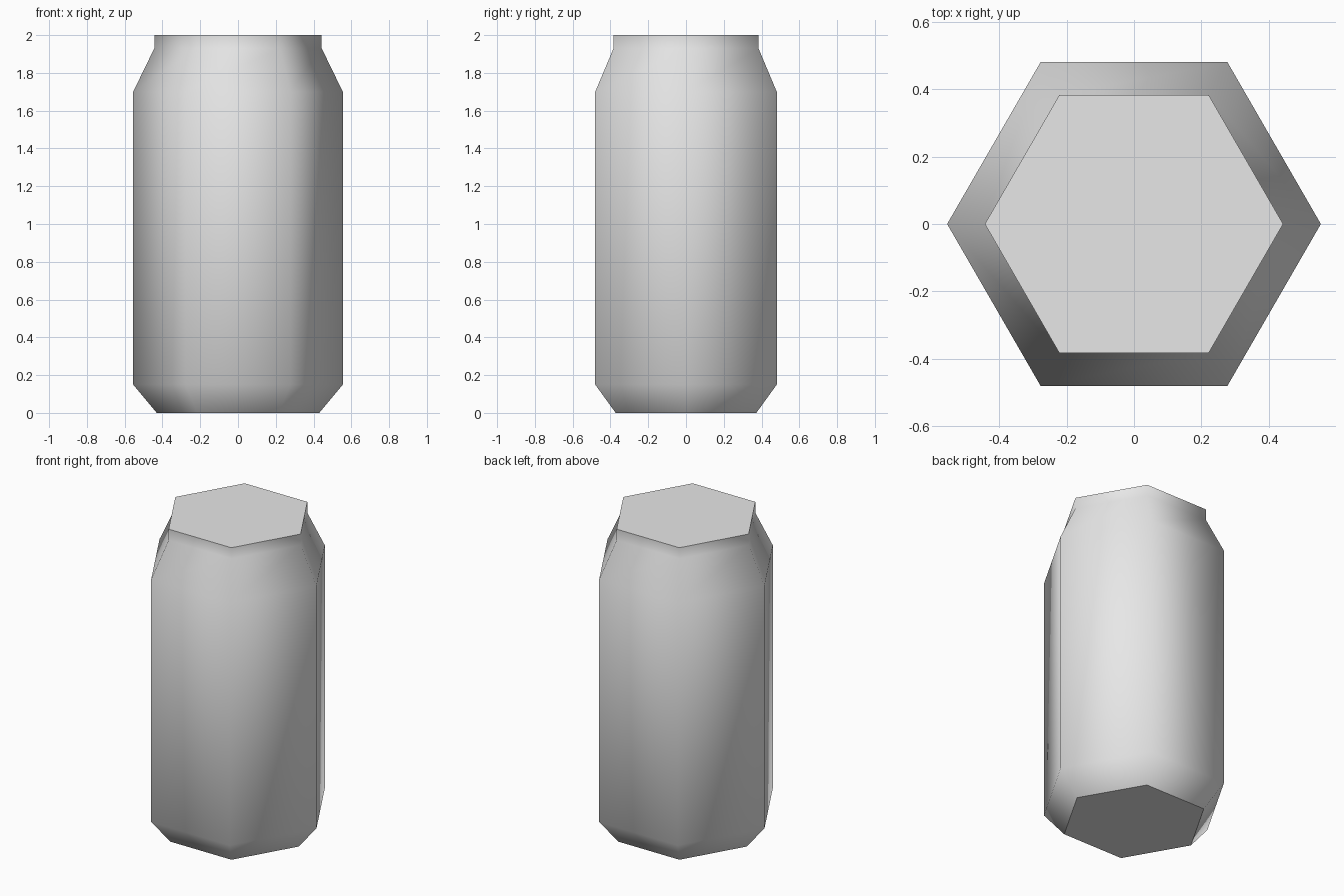
import bpy, bmesh, math

cube = bpy.data.objects.get("Cube")
if cube:
    bpy.data.objects.remove(cube, do_unlink=True)

SIDES = 6
# Can outline from the base up: (radius, height)
PROFILE = [(0.43, 0), (0.555, 0.15), (0.555, 1.70), (0.443, 1.93), (0.443, 2.0)]

# Bare metal
metal = bpy.data.materials.new("light grey metal")
metal.use_nodes = True
grey = (0.8, 0.8, 0.8, 1)
metal.diffuse_color = grey
metal.node_tree.nodes["Principled BSDF"].inputs["Base Color"].default_value = grey

bm = bmesh.new()
rings = []
for radius, z in PROFILE:
    angles = [math.tau * i / SIDES for i in range(SIDES)]
    rings.append([bm.verts.new((radius * math.cos(a), radius * math.sin(a), z)) for a in angles])

# Smooth-shaded wall, base taper, shoulder and neck
for low, high in zip(rings, rings[1:]):
    for i in range(SIDES):
        j = (i + 1) % SIDES
        bm.faces.new((low[i], low[j], high[j], high[i])).smooth = True

# Flat lid and base with crisp rims
for cap in (bm.faces.new(rings[0][::-1]), bm.faces.new(rings[-1])):
    for edge in cap.edges:
        edge.smooth = False

mesh = bpy.data.meshes.new("can_body")
bm.to_mesh(mesh)
bm.free()
mesh.materials.append(metal)
can = bpy.data.objects.new("can_body", mesh)
bpy.context.collection.objects.link(can)
